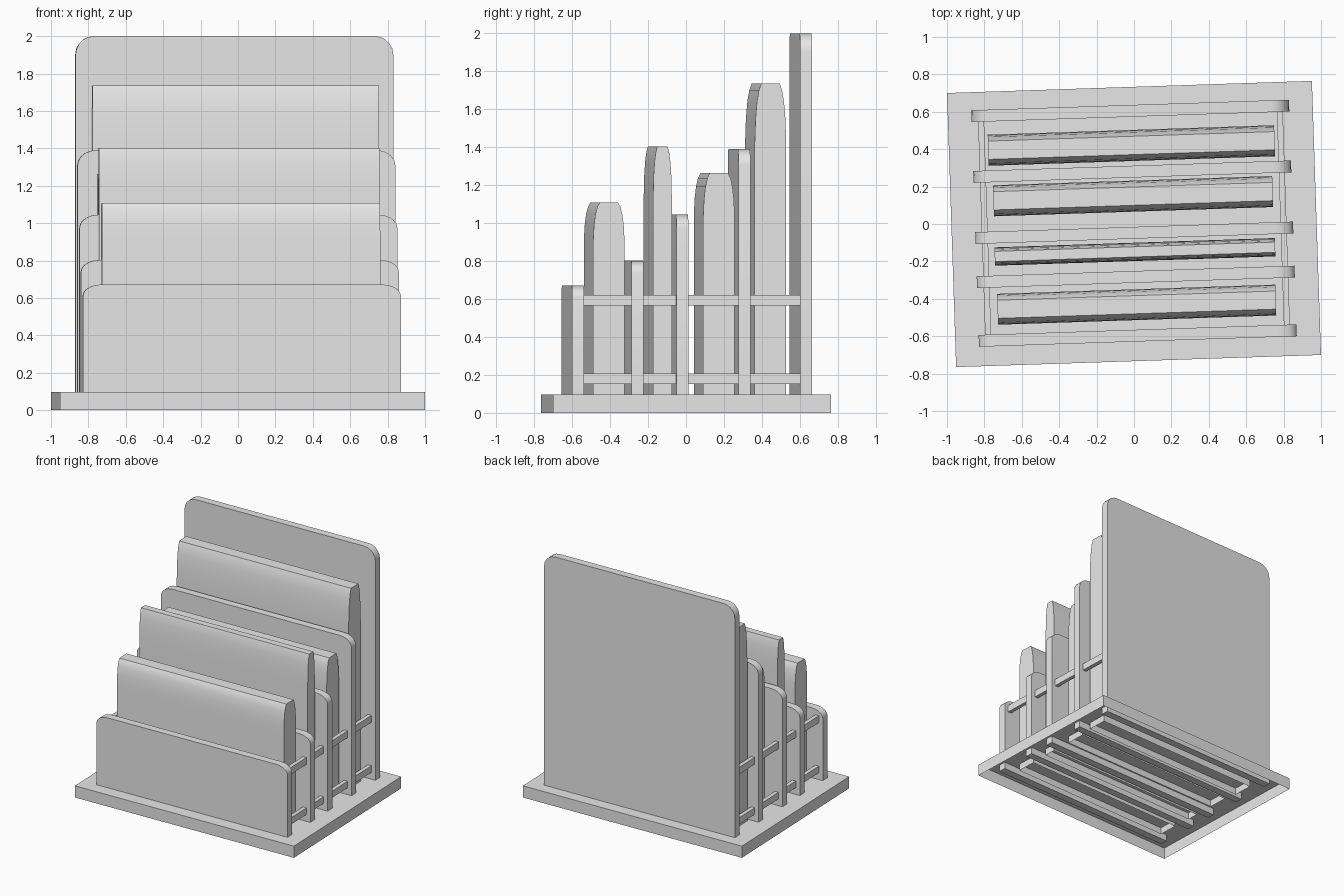
import bpy, bmesh, math
from mathutils import Matrix

cube = bpy.data.objects.get("Cube")
if cube:
    bpy.data.objects.remove(cube, do_unlink=True)

TURN = Matrix.Rotation(math.radians(1.9), 4, 'Z')
BASE_TOP = 0.096
FOOT = 0.04  # dividers and folders sink slightly through the base top

grey = bpy.data.materials.new("light_grey")
grey.use_nodes = True
colour = (0.8, 0.8, 0.8, 1)
grey.diffuse_color = colour
grey.node_tree.nodes["Principled BSDF"].inputs["Base Color"].default_value = colour


def prism(name, outline, direction, open_bottom=False, smooth=None):
    """Extrude a closed outline of 3D points along a direction."""
    bm = bmesh.new()
    face = bm.faces.new([bm.verts.new(p) for p in outline])
    ext = bmesh.ops.extrude_face_region(bm, geom=[face], use_keep_orig=True)
    moved = [v for v in ext["geom"] if isinstance(v, bmesh.types.BMVert)]
    bmesh.ops.translate(bm, verts=moved, vec=direction)
    bmesh.ops.recalc_face_normals(bm, faces=bm.faces)
    if open_bottom:
        under = [f for f in bm.faces if f.normal.z < -0.9]
        bmesh.ops.delete(bm, geom=under, context='FACES_ONLY')
    bm.transform(TURN)
    mesh = bpy.data.meshes.new(name)
    bm.to_mesh(mesh)
    bm.free()
    mesh.materials.append(grey)
    obj = bpy.data.objects.new(name, mesh)
    bpy.context.collection.objects.link(obj)
    if smooth:
        bpy.ops.object.select_all(action='DESELECT')
        obj.select_set(True)
        bpy.context.view_layer.objects.active = obj
        bpy.ops.object.shade_smooth_by_angle(angle=math.radians(smooth))
    return obj


def box(name, x0, x1, y0, y1, z0, z1, open_bottom=False):
    outline = [(x0, y0, z0), (x1, y0, z0), (x1, y0, z1), (x0, y0, z1)]
    return prism(name, outline, (0, y1 - y0, 0), open_bottom)


def divider(name, y, top, half=0.85, thick=0.063, steps=5):
    """Upright board with rounded top corners."""
    rx, rz = 0.1, 0.04 + 0.03 * top
    right = []
    for i in range(steps + 1):
        a = math.pi / 2 * i / steps
        right.append((half - rx + rx * math.cos(a), top - rz + rz * math.sin(a)))
    right.insert(0, (half, FOOT))
    outline = right + [(-x, z) for x, z in reversed(right)]
    return prism(name, [(x, y - thick / 2, z) for x, z in outline],
                 (0, thick, 0), smooth=30)


def folder(name, y0, y1, top, half):
    """Filing block whose front and back curve in toward a flat top."""
    rise = 0.18 * top
    inset = min(0.034, 0.22 * (y1 - y0))
    curve = [(0, 0), (0.12, 0.4), (0.35, 0.7), (0.65, 0.89), (1, 1)]
    side = [(0, FOOT)] + [(inset * u, top - rise + rise * v) for u, v in curve]
    outline = [(y0 + d, z) for d, z in side]
    outline += [(y1 - d, z) for d, z in reversed(side)]
    return prism(name, [(-half, y, z) for y, z in outline],
                 (2 * half, 0, 0), open_bottom=True, smooth=30)


# Hollow base tray, open underneath
box("base", -0.976, 0.976, -0.733, 0.733, 0, BASE_TOP, open_bottom=True)

# Dividers, from low front to tall back
for i, (y, top) in enumerate([(-0.597, 0.672), (-0.283, 0.803), (-0.047, 1.045),
                              (0.28, 1.39), (0.605, 2.0)]):
    divider(f"divider_{i + 1}", y, top)

# Folders standing in the slots
for i, spec in enumerate([(-0.514, -0.349, 1.108, 0.744), (-0.198, -0.1, 1.403, 0.75),
                          (0.066, 0.232, 1.263, 0.747), (0.337, 0.503, 1.735, 0.766)]):
    folder(f"folder_{i + 1}", *spec)

# Side rails tying the dividers together
for label, z0, z1 in [("lower", 0.152, 0.207), ("upper", 0.565, 0.622)]:
    for side, s in [("left", 1), ("right", -1)]:
        xa, xb = sorted((s * 0.783, s * 0.815))
        box(f"{label}_{side}_rail", xa, xb, -0.597, 0.605, z0, z1)
